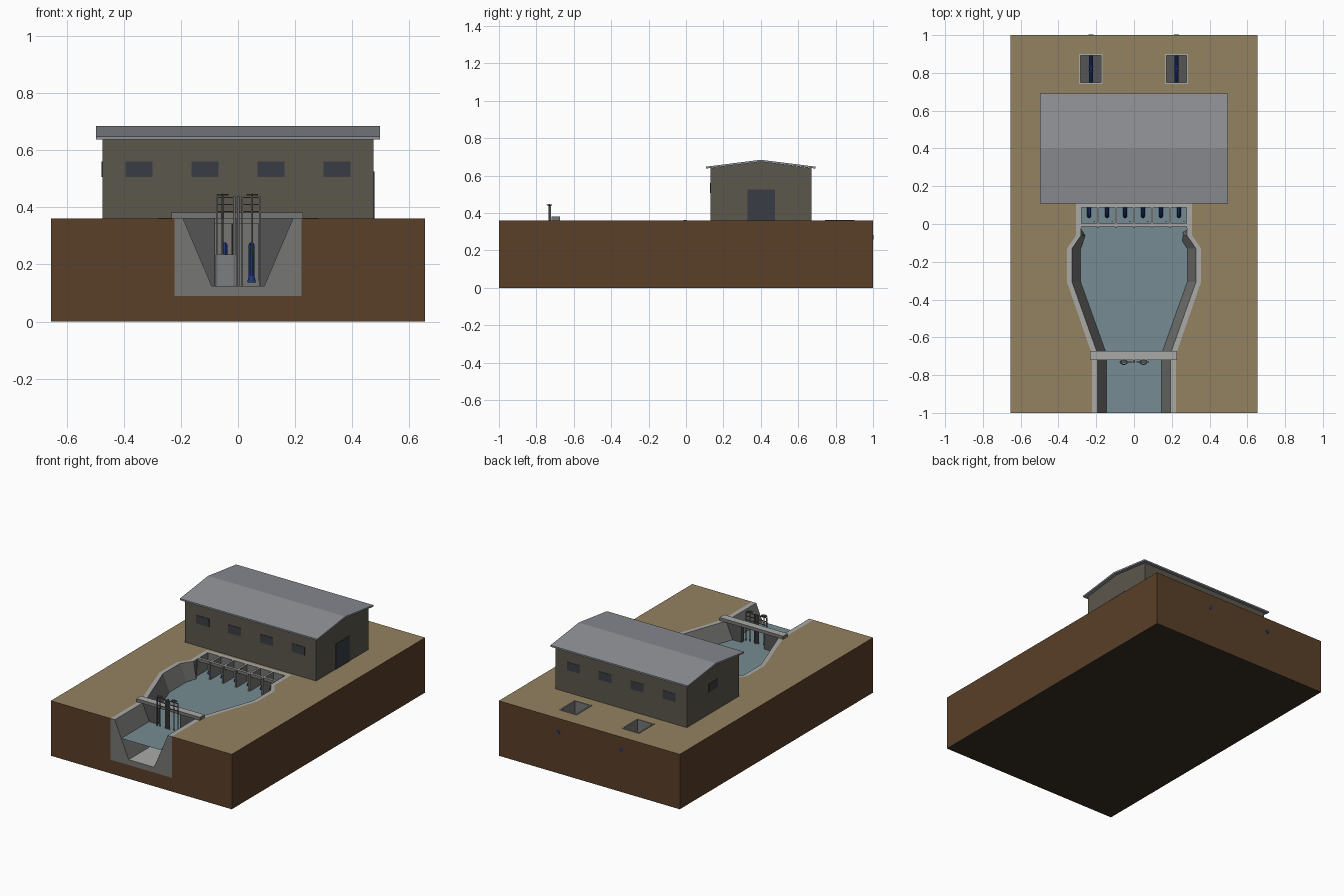
import bpy, bmesh, math

if "Cube" in bpy.data.objects:
    bpy.data.objects.remove(bpy.data.objects["Cube"])


def mat(name, c):
    m = bpy.data.materials.new(name)
    m.diffuse_color = (*c, 1)
    m.use_nodes = True
    m.node_tree.nodes["Principled BSDF"].inputs["Base Color"].default_value = m.diffuse_color
    return m


SOIL = mat("soil", (0.10, 0.05, 0.022))
SAND = mat("sand", (0.29, 0.225, 0.12))
UNDER = mat("soil_underside", (0.04, 0.028, 0.018))
CONC = mat("concrete_side", (0.18, 0.18, 0.175))
CONC_TOP = mat("concrete_top", (0.40, 0.40, 0.39))
PIT = mat("pit_concrete", (0.09, 0.09, 0.09))
WALL = mat("wall", (0.105, 0.095, 0.072))
ROOF = mat("roof", (0.27, 0.28, 0.305))
DARK = mat("dark", (0.042, 0.046, 0.058))
WATER = mat("water", (0.18, 0.265, 0.29))
BLUE = mat("blue", (0.015, 0.04, 0.19))
STEEL = mat("steel", (0.14, 0.14, 0.145))
GATE = mat("gate", (0.20, 0.205, 0.215))


def mesh(name, bm, m):
    bmesh.ops.recalc_face_normals(bm, faces=bm.faces[:])
    me = bpy.data.meshes.new(name)
    bm.to_mesh(me)
    bm.free()
    ob = bpy.data.objects.new(name, me)
    bpy.context.collection.objects.link(ob)
    if m:
        me.materials.append(m)
    if m == CONC:  # worn, paler upper faces
        me.materials.append(CONC_TOP)
        for f in me.polygons:
            f.material_index = 1 if f.normal.z > .9 else 0
    return ob


def box(name, x0, x1, y0, y1, z0, z1, m):
    bm = bmesh.new()
    bmesh.ops.create_cube(bm, size=1)
    for v in bm.verts:
        v.co = ((x0 + x1) / 2 + v.co.x * (x1 - x0),
                (y0 + y1) / 2 + v.co.y * (y1 - y0),
                (z0 + z1) / 2 + v.co.z * (z1 - z0))
    return mesh(name, bm, m)


def loft(name, sections, m):
    """Closed solid through rings of equal point count."""
    bm = bmesh.new()
    rings = [[bm.verts.new(p) for p in s] for s in sections]
    n = len(rings[0])
    for a, b in zip(rings, rings[1:]):
        for i in range(n):
            j = (i + 1) % n
            bm.faces.new((a[i], a[j], b[j], b[i]))
    bm.faces.new(rings[0])
    bm.faces.new(rings[-1])
    return mesh(name, bm, m)


def tube(name, pts, r, m, cyclic=False, sides=2):
    cu = bpy.data.curves.new(name, 'CURVE')
    cu.dimensions = '3D'
    cu.bevel_depth, cu.bevel_resolution, cu.use_fill_caps = r, sides, True
    sp = cu.splines.new('POLY')
    sp.points.add(len(pts) - 1)
    for p, q in zip(sp.points, pts):
        p.co = (*q, 1)
    sp.use_cyclic_u = cyclic
    ob = bpy.data.objects.new(name, cu)
    bpy.context.collection.objects.link(ob)
    cu.materials.append(m)
    bpy.ops.object.select_all(action='DESELECT')
    ob.select_set(True)
    bpy.context.view_layer.objects.active = ob
    bpy.ops.object.convert(target='MESH')
    bpy.ops.object.shade_smooth_by_angle()
    return ob


def frustum(name, loc, r1, r2, depth, m, axis='Z'):
    rot = (math.pi / 2, 0, 0) if axis == 'Y' else (0, 0, 0)
    bpy.ops.mesh.primitive_cone_add(vertices=20, radius1=r1, radius2=r2, depth=depth, location=loc, rotation=rot)
    ob = bpy.context.object
    ob.name = name
    ob.data.materials.append(m)
    bpy.ops.object.shade_smooth_by_angle()
    return ob


def cut(ob, cutter):
    md = ob.modifiers.new("cut", 'BOOLEAN')
    md.operation, md.solver, md.object = 'DIFFERENCE', 'EXACT', cutter
    bpy.context.view_layer.objects.active = ob
    bpy.ops.object.modifier_apply(modifier=md.name)
    bpy.data.objects.remove(cutter)


G, FLOOR, WZ = 0.36, 0.125, 0.25   # ground, canal floor, water level

# canal stations: y, outer half width, inner top, inner bottom
ST = [(-1, .223, .192, .092), (-.69, .223, .192, .092), (-.307, .355, .328, .23),
      (-.13, .355, .328, .23), (-.06, .307, .28, .235), (-.03, .307, .28, .279), (.087, .307, .28, .279)]

# earth block, cut for the canal and two valve pits
earth = box("earth_block", -.655, .655, -1, 1, 0, G, SOIL)
earth.data.materials.append(SAND)
earth.data.materials.append(UNDER)
for f in earth.data.polygons:
    f.material_index = 1 if f.normal.z > .9 else 2 if f.normal.z < -.9 else 0
rings = []
for i, (y, o, a, b) in enumerate(ST):
    yy = -1.1 if i == 0 else (.115 if i == len(ST) - 1 else y)
    rings.append([(-o, yy, .09), (-o, yy, .5), (o, yy, .5), (o, yy, .09)])
cut(earth, loft("canal_cutter", rings, None))
PITS = (-.228, .225)
for px in PITS:
    cut(earth, box("pit_cutter", px - .062, px + .062, .742, .9, .2, .5, None))

# concrete canal lining and forebay
loft("canal_lining", [[(-o, y, .09), (-o, y, G), (-a, y, G), (-b, y, FLOOR),
                       (b, y, FLOOR), (a, y, G), (o, y, G), (o, y, .09)] for y, o, a, b in ST], CONC)
box("forebay_back_wall", -.307, .307, .087, .115, .09, G, CONC)

# water sheet
bm = bmesh.new()
t = (WZ - FLOOR) / (G - FLOOR)
edge = [(b + (a - b) * t, y) for y, o, a, b in ST]
bm.faces.new([bm.verts.new((x, y, WZ)) for x, y in edge] +
             [bm.verts.new((-x, y, WZ)) for x, y in reversed(edge)])
mesh("water", bm, WATER)

# intake bays with piers and pump suction pipes
for i in range(7):
    x = -.285 + i * .095
    box("bay_pier", max(x - .006, -.281), min(x + .006, .281), -.022, .088, FLOOR, G + .001, CONC)
box("bay_front_beam", -.281, .281, -.014, .002, G - .018, G + .002, CONC)
for i in range(6):
    x = -.2375 + i * .095
    arc = [(x, .062 - .02 * math.sin(k * math.pi / 12), .247 + .02 * math.cos(k * math.pi / 12)) for k in range(7)]
    tube("suction_pipe", [(x, .13, .267)] + arc + [(x, .042, .155)], .0105, BLUE, sides=3)
    frustum("suction_bell", (x, .042, .148), .015, .0105, .022, BLUE)
    tube("level_probe", [(x + .027, .014, .14), (x + .027, .014, .345)], .003, STEEL)

# footbridge and headwall with the gate opening
box("footbridge", -.232, .228, -.72, -.673, G, .381, CONC)
for s in (-1, 1):
    loft("headwall_wing", [[(s * .08, y, FLOOR), (s * .08, y, G), (s * .192, y, G), (s * .092, y, FLOOR)]
                           for y in (-.712, -.69)], PIT)

# twin sluice gates with frames and handwheels
for cx in (-.043, .046):
    for s in (-1, 1):
        box("gate_post", cx + s * .031 - .003, cx + s * .031 + .003, -.734, -.728, FLOOR, .437, STEEL)
    for z in (.385, .41, .434):
        box("gate_crossbar", cx - .034, cx + .034, -.733, -.729, z - .002, z + .002, STEEL)
    wx = cx - .011 if cx < 0 else cx + .004
    tube("gate_stem", [(wx, -.731, .235), (wx, -.731, .448)], .003, STEEL)
    tube("handwheel", [(wx + .018 * math.cos(k * math.pi / 10), -.731 + .012 * math.sin(k * math.pi / 10), .444)
                       for k in range(20)], .0028, STEEL, True)
    box("handwheel_spoke", wx - .018, wx + .018, -.733, -.729, .442, .446, STEEL)
box("gate_leaf", -.079, -.006, -.734, -.728, FLOOR, .235, GATE)
box("gate_center_post", -.003, .005, -.735, -.721, FLOOR, .44, STEEL)

# pump house walls and roof
loft("house_walls", [[(x, .13, G), (x, .67, G), (x, .67, .64), (x, .4, .674), (x, .13, .64)]
                     for x in (-.475, .475)], WALL)
loft("house_roof", [[(x, .108, .638), (x, .4, .674), (x, .692, .638), (x, .692, .648), (x, .4, .685), (x, .108, .648)]
                    for x in (-.497, .497)], ROOF)
for x in (-.346, -.116, .116, .346):
    box("front_window", x - .047, x + .047, .127, .135, .506, .56, DARK)
    box("back_window", x - .047, x + .047, .665, .672, .506, .56, DARK)
box("side_window", -.478, -.47, .353, .447, .506, .56, DARK)
box("side_door", .47, .478, .33, .475, G, .525, DARK)

# valve pits with outlet pipes
for px in PITS:
    x0, x1, y0, y1 = px - .062, px + .062, .742, .9
    box("pit_floor", x0, x1, y0, y1, .2, .212, PIT)
    for n, a, b, c, d in (("left", x0, x0 + .008, y0, y1), ("right", x1 - .008, x1, y0, y1),
                          ("front", x0, x1, y0, y0 + .008), ("back", x0, x1, y1 - .008, y1)):
        box("pit_wall_" + n, a, b, c, d, .212, .364, CONC)
    tube("outlet_pipe", [(px, .7, .27), (px, 1.0, .27)], .0105, BLUE, sides=3)
    frustum("outlet_end", (px, .999, .27), .0125, .0125, .006, BLUE, 'Y')
    for y in (.81, .834):
        frustum("outlet_flange", (px, y, .27), .014, .014, .006, BLUE, 'Y')
    frustum("valve_body", (px, .822, .282), .011, .008, .028, BLUE)
